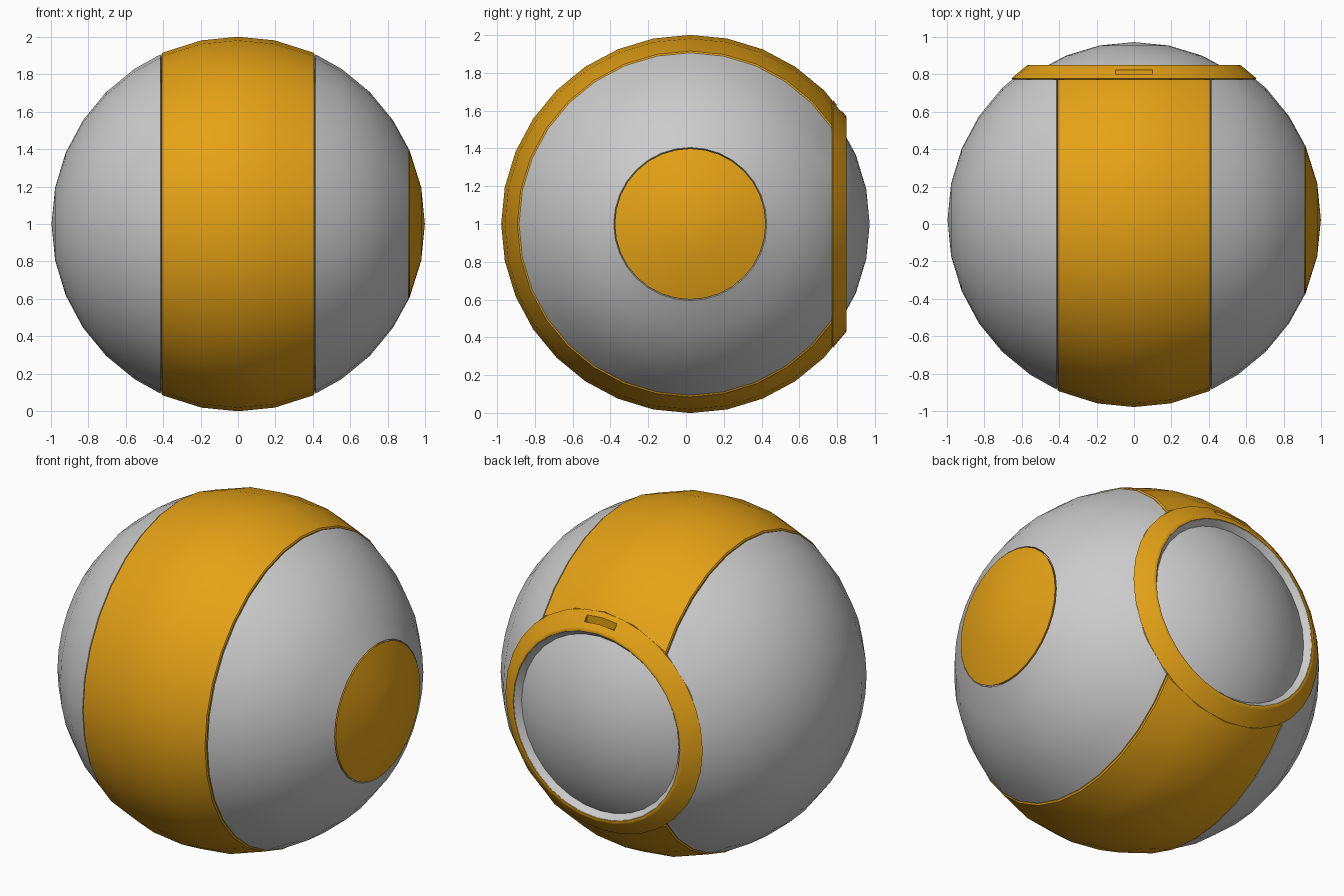
import bpy, bmesh, math
from mathutils import Vector

if "Cube" in bpy.data.objects:
    bpy.data.objects.remove(bpy.data.objects["Cube"])

CENTRE = Vector((0, 0.0225, 1.0))
STEP = math.radians(11.25)
SEAM = math.asin(0.412)
PATCH = math.asin(0.40)

orange = bpy.data.materials.new("orange")
orange.diffuse_color = (0.78, 0.36, 0.008, 1)
orange.use_nodes = True
orange.node_tree.nodes["Principled BSDF"].inputs["Base Color"].default_value = orange.diffuse_color


def arc(radius, a, b):
    """Arc points (axial, radial), angle measured from the + axis, on 11.25 degree rings."""
    angles = [a] + [i * STEP for i in range(17) if a + 0.03 < i * STEP < b - 0.03] + [b]
    return [(radius * math.cos(t), max(0.0, radius * math.sin(t))) for t in angles]


def finish(ob):
    bpy.ops.object.select_all(action='DESELECT')
    ob.select_set(True)
    bpy.context.view_layer.objects.active = ob
    bpy.ops.object.shade_smooth_by_angle(angle=math.radians(30))


def revolve(name, profile, axis, closed=False, mat=None, cut=None):
    """Spin a profile 32 times round the x or y axis through the centre."""
    bm = bmesh.new()
    d = Vector((1, 0, 0)) if axis == 'x' else Vector((0, 1, 0))
    vs = [bm.verts.new(CENTRE + d * a + Vector((0, 0, r))) for a, r in profile]
    pairs = list(zip(vs, vs[1:])) + ([(vs[-1], vs[0])] if closed else [])
    es = [bm.edges.new(p) for p in pairs]
    bmesh.ops.spin(bm, geom=vs + es, cent=CENTRE, axis=d, angle=math.tau, steps=32)
    bmesh.ops.remove_doubles(bm, verts=bm.verts[:], dist=1e-4)
    bmesh.ops.recalc_face_normals(bm, faces=bm.faces[:])
    if cut is not None:
        bmesh.ops.bisect_plane(bm, geom=bm.verts[:] + bm.edges[:] + bm.faces[:],
                               plane_co=(0, cut, 0), plane_no=(0, 1, 0), clear_outer=True)
        bmesh.ops.holes_fill(bm, edges=[e for e in bm.edges if e.is_boundary], sides=0)
        bmesh.ops.recalc_face_normals(bm, faces=bm.faces[:])
    me = bpy.data.meshes.new(name)
    bm.to_mesh(me)
    bm.free()
    ob = bpy.data.objects.new(name, me)
    bpy.context.collection.objects.link(ob)
    if mat:
        me.materials.append(mat)
    finish(ob)
    return ob


half = math.pi / 2
lo, hi = half - SEAM, half + SEAM

# Grey shell, with recesses for the side patch and the central band
shell = (arc(0.972, 0, PATCH + 0.007) + arc(0.997, PATCH + 0.007, lo - 0.005)
         + arc(0.972, lo - 0.005, hi + 0.005) + arc(0.997, hi + 0.005, math.pi))
revolve("body_shell", shell, 'x', cut=0.772)

# Raised central band with softened edges
band = (arc(0.965, lo, hi)[::-1] + [(0.994 * math.cos(lo), 0.994 * math.sin(lo))]
        + arc(1.001, lo + 0.008, hi - 0.008)
        + [(0.994 * math.cos(hi), 0.994 * math.sin(hi))])
revolve("central_band", band, 'x', closed=True, mat=orange, cut=0.772)

# Round patch on the right side
revolve("side_patch", arc(0.999, 0, PATCH) + arc(0.965, 0, PATCH)[::-1], 'x', mat=orange)

# Inner ball showing through the back opening
revolve("inner_ball", arc(0.95, 0, math.pi), 'y')

# Back ring and its grey inner lip
y0 = CENTRE.y
ring = [(0.772, 0.50), (0.772, 0.645), (0.778, 0.656), (0.846, 0.574),
        (0.850, 0.567), (0.850, 0.555), (0.80, 0.53)]
ring_ob = revolve("back_ring", [(y - y0, r) for y, r in ring], 'y', closed=True, mat=orange)
lip = [(0.76, 0.49), (0.80, 0.51), (0.847, 0.552), (0.847, 0.558), (0.79, 0.54)]
revolve("opening_lip", [(y - y0, r) for y, r in lip], 'y', closed=True)

# Slot in the top of the ring
bpy.ops.mesh.primitive_cube_add(size=1, location=(0, 0.811, CENTRE.z + 0.64))
cutter = bpy.context.object
cutter.name = "slot_cutter"
cutter.scale = (0.20, 0.026, 0.12)
cutter.hide_render = True
mod = ring_ob.modifiers.new("slot", 'BOOLEAN')
mod.operation = 'DIFFERENCE'
mod.solver = 'EXACT'
mod.object = cutter
bpy.context.view_layer.objects.active = ring_ob
bpy.ops.object.modifier_apply(modifier=mod.name)
bpy.data.objects.remove(cutter)
finish(ring_ob)
